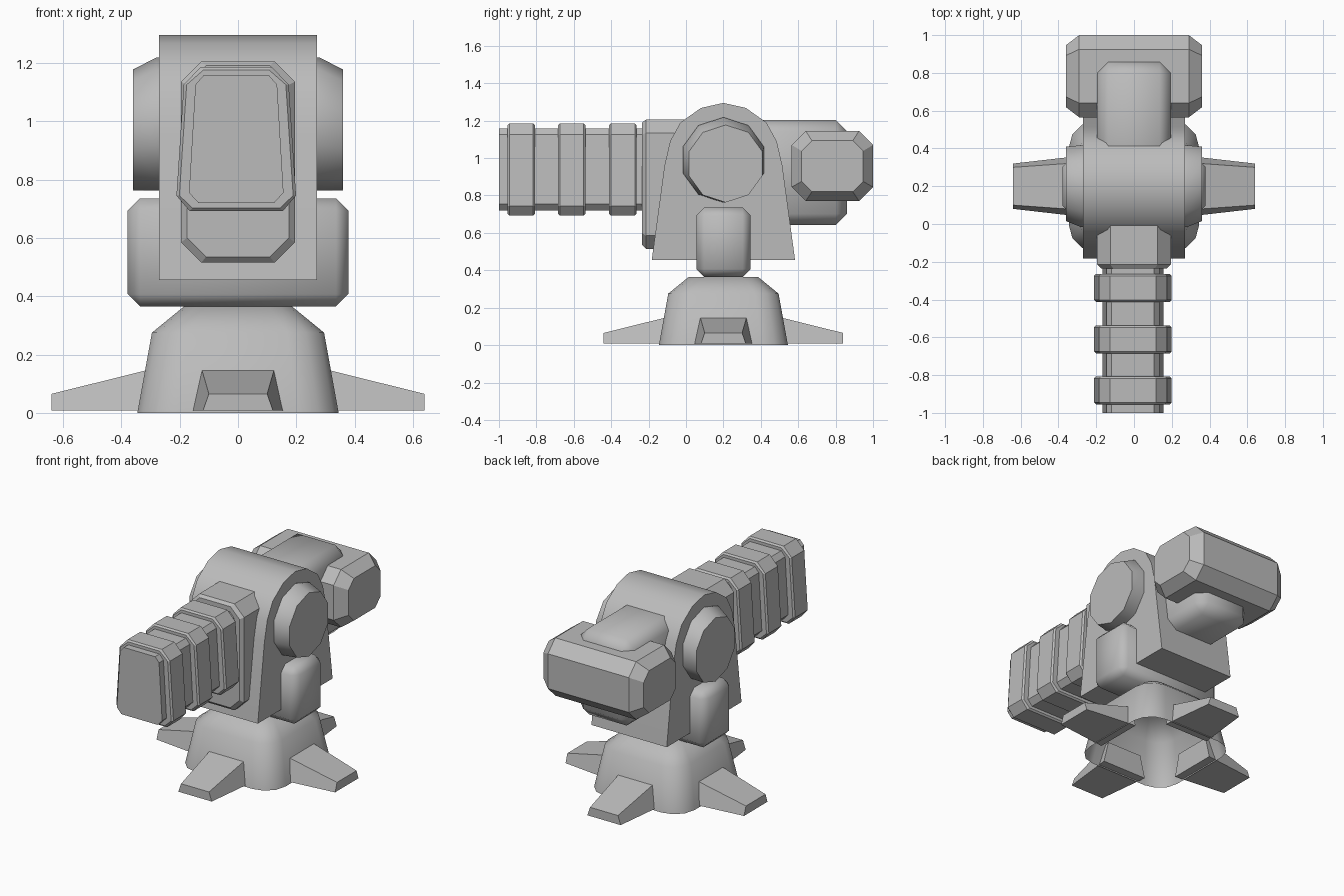
import bpy
import bmesh
from math import radians, sin, cos, pi

cube = bpy.data.objects.get("Cube")
if cube:
    bpy.data.objects.remove(cube, do_unlink=True)

grey = bpy.data.materials.new("plain grey")
grey.use_nodes = True
colour = (0.5, 0.5, 0.5, 1)
grey.diffuse_color = colour
grey.node_tree.nodes["Principled BSDF"].inputs["Base Color"].default_value = colour

AXIS_Y = 0.2  # the turret turns about this line


def finish(name, bm, smooth):
    bmesh.ops.recalc_face_normals(bm, faces=bm.faces)
    mesh = bpy.data.meshes.new(name)
    bm.to_mesh(mesh)
    bm.free()
    mesh.materials.append(grey)
    obj = bpy.data.objects.new(name, mesh)
    bpy.context.collection.objects.link(obj)
    if smooth:
        bpy.ops.object.select_all(action='DESELECT')
        obj.select_set(True)
        bpy.context.view_layer.objects.active = obj
        bpy.ops.object.shade_smooth_by_angle(angle=radians(smooth))
    return obj


def loft(name, axis, sections, smooth=0, open_start=False):
    """Join (position, outline) sections along an axis."""
    place = {'x': lambda p, u, v: (p, u, v),
             'y': lambda p, u, v: (u, p, v),
             'z': lambda p, u, v: (u, v, p)}[axis]
    bm = bmesh.new()
    rings = [[bm.verts.new(place(p, u, v)) for u, v in pts] for p, pts in sections]
    for a, b in zip(rings, rings[1:]):
        for i in range(len(a)):
            j = (i + 1) % len(a)
            bm.faces.new((a[i], a[j], b[j], b[i]))
    if not open_start:
        bm.faces.new(rings[0])
    bm.faces.new(rings[-1])
    return finish(name, bm, smooth)


def octagon(u0, u1, v0, v1, cu, cv):
    return [(u0 + cu, v0), (u1 - cu, v0), (u1, v0 + cv), (u1, v1 - cv),
            (u1 - cu, v1), (u0 + cu, v1), (u0, v1 - cv), (u0, v0 + cv)]


def rounded_square(half, r, steps=3):
    pts = []
    for k, (sx, sy) in enumerate([(1, 1), (-1, 1), (-1, -1), (1, -1)]):
        for s in range(steps + 1):
            a = (k + s / steps) * pi / 2
            pts.append((sx * (half - r) + r * cos(a),
                        AXIS_Y + sy * (half - r) + r * sin(a)))
    return pts


def mirrored(half, cx=0):
    """Outline from its right half, listed bottom to top."""
    return [(cx + u, v) for u, v in half] + [(cx - u, v) for u, v in reversed(half)]


def bevel_box(name, x, y, z, width, smooth=50):
    bm = bmesh.new()
    bmesh.ops.create_cube(bm, size=1)
    for v in bm.verts:
        v.co = [r[0] if c < 0 else r[1] for c, r in zip(v.co, (x, y, z))]
    bmesh.ops.bevel(bm, geom=bm.edges[:], offset=width, segments=1, affect='EDGES')
    return finish(name, bm, smooth)


# Pedestal, hollow underneath
loft("pedestal", 'z', [(0, rounded_square(0.345, 0.14)),
                       (0.275, rounded_square(0.295, 0.125)),
                       (0.365, rounded_square(0.185, 0.08))], 50, open_start=True)

# Four tapered feet
for i, side in enumerate(("left", "back", "right", "front")):
    foot = loft(side + "_foot", 'x', [
        (0.29, mirrored([(0.16, 0.008), (0.125, 0.152)])),
        (0.64, mirrored([(0.12, 0.008), (0.1, 0.065)]))])
    foot.rotation_euler.z = i * pi / 2
    foot.location.y = AXIS_Y

# Yoke block through the housing
bevel_box("yoke_block", (-0.378, 0.378), (0.055, 0.345), (0.365, 0.735), 0.042)

# Arched housing
arch = mirrored([(0.383, 0.455), (0.315, 0.96), (0.285, 1.09), (0.23, 1.19),
                 (0.12, 1.268)], AXIS_Y)
arch.insert(len(arch) // 2, (AXIS_Y, 1.295))
loft("housing", 'x', [(-0.27, arch), (0.27, arch)], 35)


# Pivot caps
def decagon(radius, cy, cz):
    return [(cy + radius * sin(k * pi / 5), cz + radius * cos(k * pi / 5))
            for k in range(10)]


for side, s in (("left", 1), ("right", -1)):
    loft(side + "_pivot_cap", 'x', [(s * 0.26, decagon(0.228, 0.2, 0.99)),
                                    (s * 0.28, decagon(0.228, 0.2, 0.99)),
                                    (s * 0.36, decagon(0.207, 0.212, 0.97))], 40)

# Receiver: tall front block and shorter rear block
loft("receiver_front", 'y', [
    (-0.235, octagon(-0.175, 0.175, 0.535, 1.19, 0.065, 0.065)),
    (-0.215, octagon(-0.195, 0.195, 0.515, 1.205, 0.07, 0.07)),
    (0.1, octagon(-0.195, 0.195, 0.515, 1.205, 0.07, 0.07))])
bevel_box("receiver_rear", (-0.195, 0.195), (0.1, 0.86), (0.642, 1.203), 0.06)

# Barrel with three raised ribs
core = mirrored([(0.13, 0.72), (0.162, 0.755), (0.14, 1.125), (0.112, 1.157)], -0.006)
loft("barrel", 'y', [(-1, core), (-0.2, core)])


def rib_outline(inset):
    return mirrored([(0.16 - inset, 0.692 + inset), (0.205 - inset, 0.745),
                     (0.18 - inset, 1.125), (0.122 - inset, 1.186 - inset)], -0.006)


for i, y in enumerate((-0.955, -0.685, -0.412)):
    loft(f"barrel_rib_{i + 1}", 'y', [(y, rib_outline(0.01)), (y + 0.01, rib_outline(0)),
                                      (y + 0.138, rib_outline(0)),
                                      (y + 0.148, rib_outline(0.01))])

# Rear counterweight with chamfered ends
full = octagon(0.565, 1.0, 0.77, 1.145, 0.075, 0.075)
end = octagon(0.618, 0.947, 0.82, 1.093, 0.055, 0.055)
loft("counterweight", 'x', [(-0.36, end), (-0.29, full), (0.29, full), (0.36, end)])
